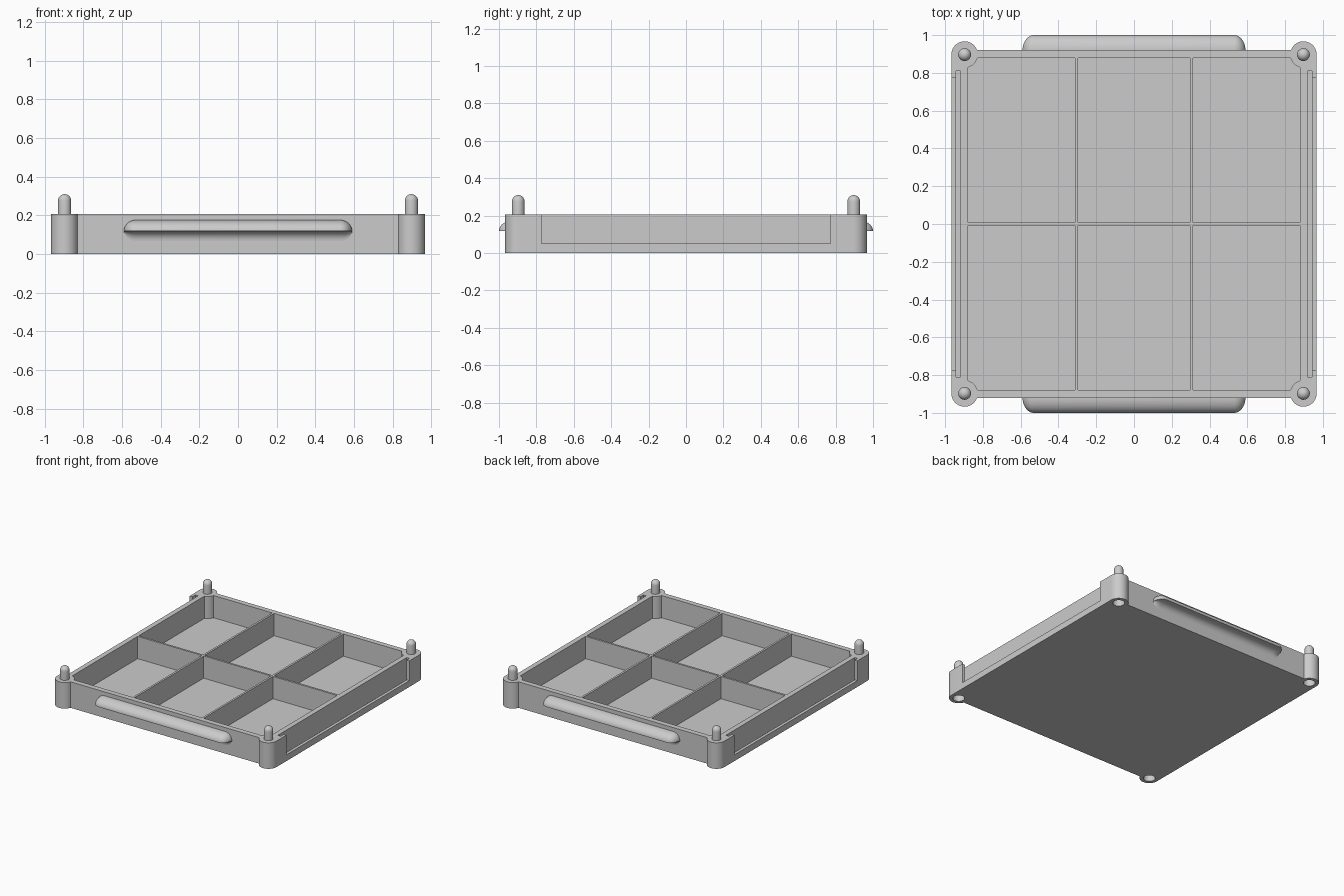
import bpy, bmesh
from math import sin, cos, pi, radians

cube = bpy.data.objects.get("Cube")
if cube:
    bpy.data.objects.remove(cube, do_unlink=True)

grey = bpy.data.materials.new("light_grey")
grey.use_nodes = True
grey.diffuse_color = (0.6, 0.6, 0.6, 1)
grey.node_tree.nodes["Principled BSDF"].inputs["Base Color"].default_value = (0.6, 0.6, 0.6, 1)

HEIGHT, FLOOR = 0.207, 0.03
SIDE, FRONT = 0.967, 0.92        # outer wall positions in x and y
POST, POST_R = 0.897, 0.07       # corner post centre and radius
CORNERS = [(sx, sy) for sx in (-1, 1) for sy in (-1, 1)]


def make(name, bm):
    bmesh.ops.recalc_face_normals(bm, faces=bm.faces)
    mesh = bpy.data.meshes.new(name)
    bm.to_mesh(mesh)
    bm.free()
    mesh.materials.append(grey)
    obj = bpy.data.objects.new(name, mesh)
    bpy.context.collection.objects.link(obj)
    return obj


def activate(obj):
    bpy.ops.object.select_all(action='DESELECT')
    obj.select_set(True)
    bpy.context.view_layer.objects.active = obj


def smooth(obj):
    activate(obj)
    bpy.ops.object.shade_smooth_by_angle(angle=radians(30))


def loft(bm, rings):
    loops = [[bm.verts.new(p) for p in ring] for ring in rings]
    n = len(loops[0])
    for a, b in zip(loops, loops[1:]):
        for i in range(n):
            bm.faces.new((a[i], a[(i + 1) % n], b[(i + 1) % n], b[i]))
    bm.faces.new(loops[0])
    bm.faces.new(loops[-1])


def prism(bm, outline, z0, z1):
    loft(bm, [[(x, y, z) for x, y in outline] for z in (z0, z1)])


def rect(x0, x1, y0, y1):
    return [(x0, y0), (x1, y0), (x1, y1), (x0, y1)]


def circle(x, y, r, n=32):
    return [(x + r * cos(2 * pi * i / n), y + r * sin(2 * pi * i / n)) for i in range(n)]


def arc(x, y, r, a0, a1, n):
    return [(x + r * cos(a0 + (a1 - a0) * i / n), y + r * sin(a0 + (a1 - a0) * i / n))
            for i in range(n + 1)]


def four_corners(quarter):
    """Mirror one corner's points around the outline."""
    pts = []
    for sx, sy in ((1, 1), (-1, 1), (-1, -1), (1, -1)):
        part = [(sx * x, sy * y) for x, y in quarter]
        pts += part if sx == sy else part[::-1]
    return pts


def cut(target, bm):
    cutter = make("cutter", bm)
    cutter.hide_render = True
    mod = target.modifiers.new("cut", 'BOOLEAN')
    mod.operation, mod.solver, mod.object = 'DIFFERENCE', 'EXACT', cutter
    activate(target)
    bpy.ops.object.modifier_apply(modifier=mod.name)
    bpy.data.objects.remove(cutter, do_unlink=True)


# Tray block, its corner posts protruding at front and back
bm = bmesh.new()
prism(bm, four_corners(arc(POST, POST, POST_R, 0, radians(160.8), 20)), 0, HEIGHT)
tray = make("tray", bm)

# Main recess whose corners wrap round the posts
bm = bmesh.new()
inner = 0.878
a = math_angle = radians(254.3)
prism(bm, four_corners(arc(POST, POST, POST_R, a, radians(450) - a, 10)), FLOOR, HEIGHT + 0.1)
cut(tray, bm)

# Sockets under the posts and label slots in the side walls
bm = bmesh.new()
for sx, sy in CORNERS:
    prism(bm, circle(sx * POST, sy * POST, 0.043), -0.05, 0.11)
for s in (-1, 1):
    prism(bm, rect(s * 0.918, s * 0.943, -0.81, 0.81), 0.03, HEIGHT + 0.1)
cut(tray, bm)

# Windows opening the label slots to the outside
bm = bmesh.new()
for s in (-1, 1):
    prism(bm, rect(s * 0.93, s * 1.1, -0.773, 0.773), 0.05, HEIGHT + 0.1)
cut(tray, bm)
smooth(tray)

# Thin dividers forming six compartments
for name, box in (("left_divider", rect(0.297, 0.313, -inner, inner)),
                  ("right_divider", rect(-0.313, -0.297, -inner, inner)),
                  ("cross_divider", rect(-inner, inner, -0.008, 0.008))):
    bm = bmesh.new()
    prism(bm, box, FLOOR - 0.005, HEIGHT)
    make(name, bm)

# Round-topped stacking pins
PIN_R, PIN_TOP = 0.034, 0.31
for sx, sy in CORNERS:
    bm = bmesh.new()
    levels = [(PIN_R, HEIGHT - 0.01)]
    levels += [(PIN_R * cos(t), PIN_TOP - PIN_R + PIN_R * sin(t))
               for t in [radians(12 * i) for i in range(8)]]
    loft(bm, [[(x, y, z) for x, y in circle(sx * POST, sy * POST, r, 24)] for r, z in levels])
    name = ("front" if sy < 0 else "back") + ("_left" if sx > 0 else "_right") + "_pin"
    smooth(make(name, bm))

# Grip rails: rounded top, flat lip below, concave blend into the wall
LIP_Z = 0.118
profile = [(0.08 * cos(t), 0.058 * sin(t)) for t in [radians(9 * i) for i in range(11)]]
profile += [(-0.01, 0.058), (-0.01, -0.05)]
profile += [(0.05 - 0.05 * cos(t), -0.05 + 0.05 * sin(t)) for t in [radians(10 * i) for i in range(10)]]
ends = [radians(4 + 8.6 * i) for i in range(11)]
stations = [(-0.53 - 0.06 * cos(t), sin(t)) for t in ends]
stations += [(-x, s) for x, s in reversed(stations)]
for name, sy in (("front_grip", -1), ("back_grip", 1)):
    bm = bmesh.new()
    loft(bm, [[(x, sy * (FRONT + s * y), LIP_Z + s * z) for y, z in profile] for x, s in stations])
    smooth(make(name, bm))
